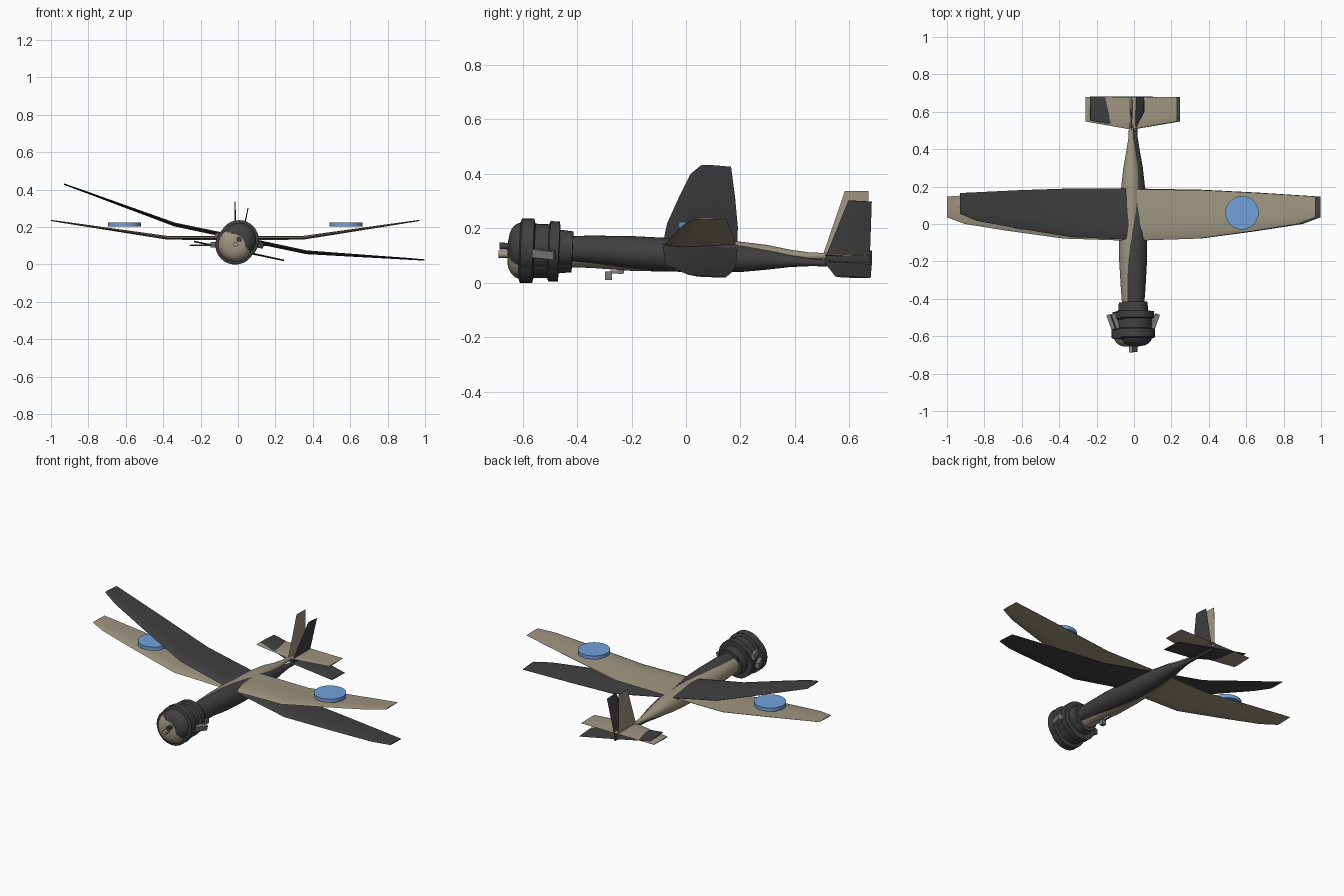
import bpy, bmesh, math
from mathutils import Matrix, Vector

if "Cube" in bpy.data.objects:
    bpy.data.objects.remove(bpy.data.objects["Cube"])


def material(name, rgb):
    m = bpy.data.materials.new(name)
    m.diffuse_color = (*rgb, 1)
    m.use_nodes = True
    m.node_tree.nodes["Principled BSDF"].inputs["Base Color"].default_value = m.diffuse_color
    return m


TAN = material("tan paint", (0.34, 0.30, 0.215))
DARK = material("charcoal", (0.052, 0.052, 0.052))
GREY = material("steel grey", (0.2, 0.2, 0.21))
BLUE = material("blue", (0.17, 0.36, 0.70))


def finish(bm, name, mat, frame, angle=35):
    bmesh.ops.recalc_face_normals(bm, faces=bm.faces)
    mesh = bpy.data.meshes.new(name)
    bm.to_mesh(mesh)
    bm.free()
    mesh.materials.append(mat)
    ob = bpy.data.objects.new(name, mesh)
    bpy.context.collection.objects.link(ob)
    ob.matrix_world = frame
    bpy.ops.object.select_all(action='DESELECT')
    ob.select_set(True)
    bpy.context.view_layer.objects.active = ob
    bpy.ops.object.shade_smooth_by_angle(angle=math.radians(angle))
    return ob


def loft(name, rings, mat, frame, angle=35):
    """Skin a list of equal-length point rings and cap both ends."""
    bm = bmesh.new()
    loops = [[bm.verts.new(p) for p in r] for r in rings]
    n = len(loops[0])
    for a, b in zip(loops, loops[1:]):
        for i in range(n):
            bm.faces.new((a[i], a[(i + 1) % n], b[(i + 1) % n], b[i]))
    bm.faces.new(loops[0])
    bm.faces.new(loops[-1])
    return finish(bm, name, mat, frame, angle)


def body(name, stations, mat, frame, n=32):
    """Lengthwise body; stations are (y, half width, half height, centre z)."""
    rings = [[(w * math.cos(2 * math.pi * i / n), y, z + h * math.sin(2 * math.pi * i / n))
              for i in range(n)] for y, w, h, z in stations]
    return loft(name, rings, mat, frame)


# Airfoil outline: chord fraction, thickness fraction
FOIL = [(0, 0), (0.06, 0.32), (0.3, 0.5), (0.65, 0.3), (1, 0.04),
        (1, -0.04), (0.65, -0.3), (0.3, -0.5), (0.06, -0.32)]


def surface(name, stations, mat, frame, upright=False):
    """Flying surface; stations are (span, leading y, trailing y, height, thickness)."""
    rings = []
    for s, le, te, h, t in stations:
        pts = [(le + c * (te - le), k * t) for c, k in FOIL]
        rings.append([(k, y, s) if upright else (s, y, h + k) for y, k in pts])
    return loft(name, rings, mat, frame)


def mirrored(stations):
    return [(-s[0], *s[1:]) for s in reversed(stations[1:])] + stations


def box(name, size, loc, mat, frame, rot=0):
    bm = bmesh.new()
    bmesh.ops.create_cube(bm, size=1, matrix=Matrix.Translation(loc)
                          @ Matrix.Rotation(rot, 4, 'Z') @ Matrix.Diagonal((*size, 1)))
    return finish(bm, name, mat, frame)


def airplane(prefix, paint, frame):
    A = 0.105  # height of the fuselage axis
    # Fuselage
    body(prefix + "fuselage", [
        (-0.44, 0.048, 0.048, A), (-0.35, 0.055, 0.052, 0.107), (-0.2, 0.064, 0.06, 0.104),
        (-0.05, 0.066, 0.061, 0.102), (0.1, 0.06, 0.056, 0.1), (0.2, 0.053, 0.05, 0.101),
        (0.3, 0.042, 0.037, 0.102), (0.38, 0.028, 0.022, 0.1), (0.46, 0.015, 0.013, 0.098),
        (0.55, 0.011, 0.011, 0.098), (0.675, 0.006, 0.011, 0.098)], paint, frame)
    # Engine cowling with its two raised rings and rear collar
    radii = [(-0.615, 0.09), (-0.61, 0.105), (-0.565, 0.106), (-0.56, 0.088), (-0.51, 0.088),
             (-0.505, 0.1), (-0.47, 0.1), (-0.468, 0.07), (-0.42, 0.066), (-0.419, 0.048)]
    body(prefix + "cowling", [(y, r, r, A) for y, r in radii], DARK, frame)
    # Domed nose and propeller shaft
    dome = [(-0.656, 0.025), (-0.653, 0.05), (-0.643, 0.07), (-0.63, 0.083), (-0.612, 0.091)]
    body(prefix + "nose_dome", [(y, r, r, A) for y, r in dome], paint, frame)
    body(prefix + "propeller_shaft", [(y, 0.013, 0.013, A) for y in (-0.688, -0.65)],
         paint, frame, 12)
    # Exhaust stubs
    for s in (-1, 1):
        box(prefix + "exhaust", (0.022, 0.085, 0.03), (s * 0.108, -0.525, A), GREY, frame,
            -s * 0.35)
    # Cranked wing
    surface(prefix + "wing", mirrored([
        (0, -0.09, 0.185, 0.142, 0.022), (0.36, -0.078, 0.182, 0.142, 0.02),
        (0.65, -0.038, 0.168, 0.185, 0.014), (0.89, 0.0, 0.153, 0.221, 0.009),
        (0.985, 0.036, 0.147, 0.235, 0.006)]), paint, frame)
    # Tailplane and fin
    surface(prefix + "tailplane", mirrored([
        (0, 0.505, 0.68, 0.102, 0.01), (0.245, 0.548, 0.678, 0.102, 0.006)]), paint, frame)
    surface(prefix + "fin", [(0.095, 0.5, 0.672, 0, 0.01), (0.337, 0.583, 0.669, 0, 0.005)],
            paint, frame, True)


level = Matrix.Translation((-0.015, 0, 0))
pivot = Vector((0, 0, 0.105))
banked = (Matrix.Translation(pivot + Vector((0.006, 0.003, -0.002)))
          @ Matrix.Rotation(math.radians(-2.7), 4, 'X')
          @ Matrix.Rotation(math.radians(11.9), 4, 'Y') @ Matrix.Translation(-pivot))
airplane("tan_", TAN, level)
airplane("dark_", DARK, banked)

# Belly intake with its strut
box("belly_intake", (0.024, 0.026, 0.03), (0, -0.285, 0.026), GREY, level)
box("belly_strut", (0.012, 0.05, 0.012), (0, -0.253, 0.04), GREY, level)
box("belly_post", (0.012, 0.014, 0.03), (0, -0.24, 0.047), GREY, level)

# Round blue discs on the level wing
for s in (-1, 1):
    bm = bmesh.new()
    bmesh.ops.create_cone(bm, cap_ends=True, segments=48, radius1=0.089, radius2=0.089,
                          depth=0.022, matrix=Matrix.Translation((s * 0.592, 0.06, 0.213)))
    finish(bm, "wing_disc", BLUE, level)
